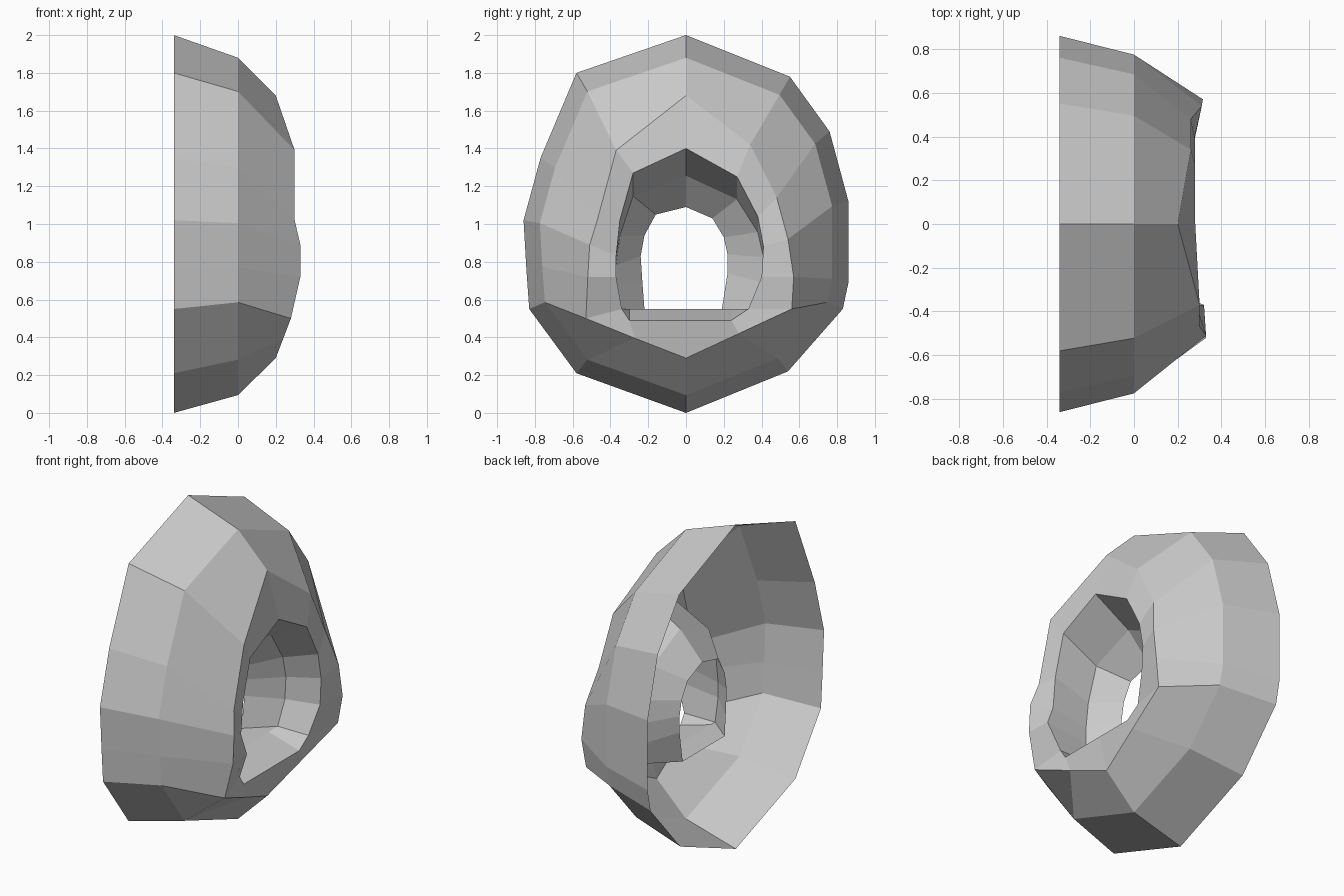
import bpy, bmesh

if "Cube" in bpy.data.objects:
    bpy.data.objects.remove(bpy.data.objects["Cube"])

grey = bpy.data.materials.new("plain_grey")
grey.diffuse_color = (0.6, 0.6, 0.6, 1)
grey.use_nodes = True
grey.node_tree.nodes["Principled BSDF"].inputs["Base Color"].default_value = grey.diffuse_color

# Cross-sections as (y, z), clockwise from the top
back_edge = [(0, 2), (.55, 1.78), (.76, 1.49), (.86, 1.12), (.86, .69), (.83, .55),
             (.54, .22), (0, 0), (-.58, .21),
             (-.83, .55), (-.845, .76), (-.86, 1.02), (-.77, 1.35), (-.58, 1.8)]
opening = [(0, 1.4), (.27, 1.25), (.38, 1.04), (.41, .88), (.40, .72), (.33, .55),
           (.24, .49), (0, .49), (-.3, .49),
           (-.34, .55), (-.37, .72), (-.37, .83), (-.35, 1.02), (-.28, 1.27)]
tube_end = [(0, 1.09), (.14, 1.03), (.20, .93), (.22, .84), (.22, .74), (.19, .55),
            (.1, .55), (0, .55), (-.1, .55),
            (-.22, .55), (-.23, .68), (-.24, .83), (-.22, .94), (-.16, 1.05)]
# Front ridge as (x, y, z), its depth varies
ridge = [(.2, 0, 1.68), (.26, .34, 1.42), (.26, .48, 1.14), (.31, .54, .92),
         (.315, .57, .72), (.29, .56, .55),
         (.245, .28, .42), (.2, 0, .29), (.24, -.27, .395),
         (.28, -.53, .5), (.33, -.52, .72), (.33, -.51, .89), (.3, -.47, 1.02),
         (.3, -.37, 1.39)]


def at(x, ring):
    return [(x, y, z) for y, z in ring]


def loft(name, rings):
    """Skin neighbouring closed rings with flat quads."""
    bm = bmesh.new()
    loops = [[bm.verts.new(p) for p in ring] for ring in rings]
    for a, b in zip(loops, loops[1:]):
        n = len(a)
        for i in range(n):
            j = (i + 1) % n
            bm.faces.new((a[i], b[i], b[j], a[j]))
    mesh = bpy.data.meshes.new(name)
    bm.to_mesh(mesh)
    bm.free()
    mesh.materials.append(grey)
    obj = bpy.data.objects.new(name, mesh)
    bpy.context.collection.objects.link(obj)
    return obj


# Outer bowl: wide open back, shoulder, ridge, then the lip of the hole
shoulder = [(y * .9, .88 + (z - .88) * .893) for y, z in back_edge]
lip = [(.32 if (y, z) == (-.37, .72) else .25 if z <= .55 else .28, y, z)
       for y, z in opening]
loft("outer_shell", [at(-.34, back_edge), at(0, shoulder), ridge, lip])

# Recessed passage with a flat floor, narrowing towards the inside
middle = [(y, max(.55, .55 + (z - .55) * .83)) for y, z in opening]
loft("inner_passage", [lip, at(.04, middle), at(-.11, tube_end)])
